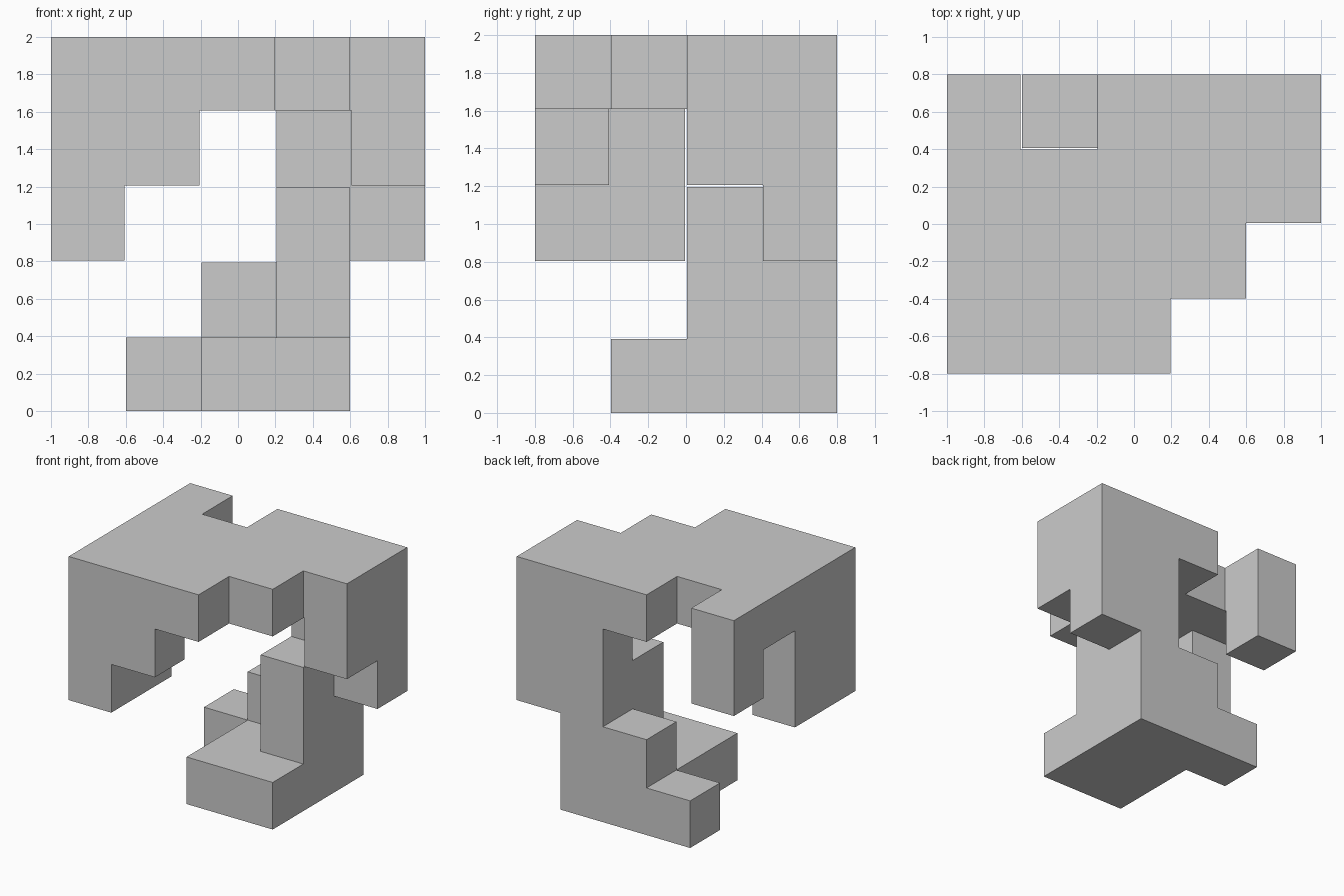
import bpy
import bmesh
from itertools import product

if "Cube" in bpy.data.objects:
    bpy.data.objects.remove(bpy.data.objects["Cube"])

# One interlocking cube-puzzle piece: unit cubes with a small fitting clearance
P = 0.402   # cube pitch
G = 0.005   # clearance on every outer face

# Blocks as (x, y, z) inclusive cube ranges on a 5 x 4 x 5 grid
BLOCKS = [
    # top plate, with a notch at the back and a stepped front right corner
    ((0, 2), (0, 2), (4, 4)), ((3, 3), (1, 3), (4, 4)), ((4, 4), (2, 3), (4, 4)),
    ((0, 0), (3, 3), (4, 4)), ((2, 2), (3, 3), (4, 4)),
    # front left wall and its bracket
    ((0, 0), (0, 1), (2, 3)), ((1, 1), (0, 0), (3, 3)),
    # back left drop
    ((0, 0), (3, 3), (3, 3)),
    # right wall
    ((4, 4), (2, 3), (3, 3)), ((4, 4), (3, 3), (2, 2)),
    # back column and the shorter post before it
    ((3, 3), (3, 3), (1, 3)), ((3, 3), (2, 2), (1, 2)),
    # base, foot and step
    ((2, 3), (1, 3), (0, 0)), ((1, 1), (3, 3), (0, 0)), ((2, 2), (3, 3), (1, 1)),
]
cells = {c for b in BLOCKS for c in product(*(range(lo, hi + 1) for lo, hi in b))}


def solid(sub):
    """Odd indices are cube cores, even ones the thin slabs between cubes."""
    near = [((d - 1) // 2,) if d % 2 else (d // 2 - 1, d // 2) for d in sub]
    return all(c in cells for c in product(*near))


def position(v):
    x, y, z = (d // 2 * P + (G if d % 2 else -G) for d in v)
    return x - 2.5 * P, y - 2 * P, z - G


subs = {s for s in product(range(11), range(9), range(11)) if solid(s)}
bm = bmesh.new()
verts = {}


def vert(key):
    if key not in verts:
        verts[key] = bm.verts.new(position(key))
    return verts[key]


# Outer skin of the solid
for s in subs:
    for axis, side in product(range(3), (0, 1)):
        n = list(s)
        n[axis] += 1 if side else -1
        if tuple(n) in subs:
            continue
        u, w = (axis + 1) % 3, (axis + 2) % 3
        loop = []
        for du, dw in ((0, 0), (1, 0), (1, 1), (0, 1)):
            k = list(s)
            k[axis] += side
            k[u] += du
            k[w] += dw
            loop.append(vert(tuple(k)))
        bm.faces.new(loop if side else loop[::-1])

# Merge coplanar faces into clean flat sides
bmesh.ops.dissolve_limit(bm, angle_limit=0.01, verts=bm.verts[:], edges=bm.edges[:])
mesh = bpy.data.meshes.new("puzzle_piece")
bm.to_mesh(mesh)
bm.free()
bpy.context.collection.objects.link(bpy.data.objects.new("puzzle_piece", mesh))
